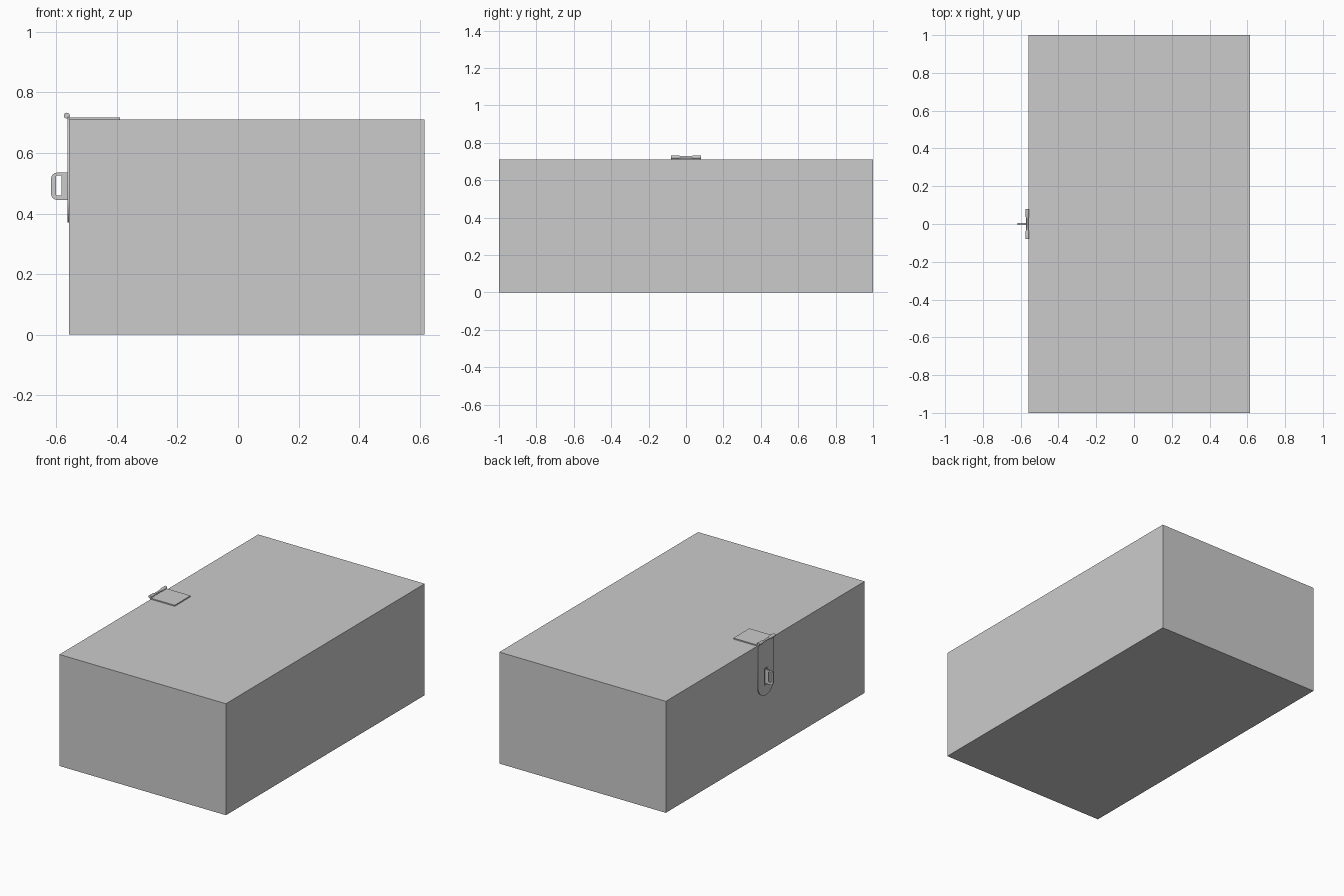
import bpy
from math import sin, cos, pi, radians

if "Cube" in bpy.data.objects:
    bpy.data.objects.remove(bpy.data.objects["Cube"])

X0, X1, H = -0.558, 0.615, 0.71   # box sides and height
W = 0.08                          # half width of the hasp


def box(name, x0, x1, y0, y1, z0, z1):
    bpy.ops.mesh.primitive_cube_add(size=1, location=((x0 + x1) / 2, (y0 + y1) / 2, (z0 + z1) / 2))
    ob = bpy.context.object
    ob.name = name
    ob.scale = (x1 - x0, y1 - y0, z1 - z0)
    bpy.ops.object.transform_apply(location=False, rotation=False, scale=True)
    return ob


def arc(cx, cy, r, a0, a1, n=6):
    return [(cx + r * cos(radians(a0 + (a1 - a0) * i / n)),
             cy + r * sin(radians(a0 + (a1 - a0) * i / n))) for i in range(n + 1)]


def rounded(u0, u1, v0, v1, r):
    return (arc(u1 - r, v1 - r, r, 0, 90) + arc(u0 + r, v1 - r, r, 90, 180)
            + arc(u0 + r, v0 + r, r, 180, 270) + arc(u1 - r, v0 + r, r, 270, 360))


def plate(name, loops, thickness, location, rotation):
    # filled flat outline (first loop) with holes (other loops)
    cu = bpy.data.curves.new(name, 'CURVE')
    cu.dimensions = '2D'
    cu.fill_mode = 'BOTH'
    cu.extrude = thickness / 2
    for pts in loops:
        sp = cu.splines.new('POLY')
        sp.points.add(len(pts) - 1)
        for p, (u, v) in zip(sp.points, pts):
            p.co = (u, v, 0, 1)
        sp.use_cyclic_u = True
    ob = bpy.data.objects.new(name, cu)
    bpy.context.collection.objects.link(ob)
    ob.location, ob.rotation_euler = location, rotation
    bpy.ops.object.select_all(action='DESELECT')
    ob.select_set(True)
    bpy.context.view_layer.objects.active = ob
    bpy.ops.object.convert(target='MESH')
    return bpy.context.object


# chest body and fixed hinge leaf on top
box("box_body", X0, X1, -1, 1, 0, H)
box("hasp_top_leaf", X0, -0.39, -W, W, H, H + 0.007)

# hanging strap with round end and slot
strap = [(W, 0.718), (-W, 0.718)] + arc(0, 0.37 + W, W, 180, 360, 20)
slot = rounded(-0.014, 0.014, 0.435, 0.545, 0.003)
plate("hasp_strap", [strap, slot], 0.005, (X0 - 0.003, 0, 0), (pi / 2, 0, pi / 2))

# padlock staple: rounded outer corners, slot through it
staple = ([(X0, 0.445), (X0, 0.535)] + arc(-0.597, 0.515, 0.02, 90, 180)
          + arc(-0.597, 0.465, 0.02, 180, 270))
eye = rounded(-0.601, -0.583, 0.46, 0.525, 0.003)
plate("hasp_staple", [staple, eye], 0.009, (0, 0, 0), (pi / 2, 0, 0))

# hinge barrel, narrower in the middle
profile = [(-W, 0.01), (-0.042, 0.01), (-0.03, 0.006), (0.03, 0.006), (0.042, 0.01), (W, 0.01)]
n = 16
verts = [(-0.565 + r * cos(2 * pi * i / n), y, 0.723 + r * sin(2 * pi * i / n))
         for y, r in profile for i in range(n)]
faces = [(k * n + i, (k + 1) * n + i, (k + 1) * n + (i + 1) % n, k * n + (i + 1) % n)
         for k in range(len(profile) - 1) for i in range(n)]
faces += [tuple(range(n)), tuple(range(len(verts) - 1, len(verts) - n - 1, -1))]
me = bpy.data.meshes.new("hinge_barrel")
me.from_pydata(verts, [], faces)
barrel = bpy.data.objects.new("hinge_barrel", me)
bpy.context.collection.objects.link(barrel)
bpy.ops.object.select_all(action='DESELECT')
barrel.select_set(True)
bpy.context.view_layer.objects.active = barrel
bpy.ops.object.mode_set(mode='EDIT')
bpy.ops.mesh.select_all(action='SELECT')
bpy.ops.mesh.normals_make_consistent(inside=False)
bpy.ops.object.mode_set(mode='OBJECT')
bpy.ops.object.shade_smooth_by_angle(angle=radians(30))
